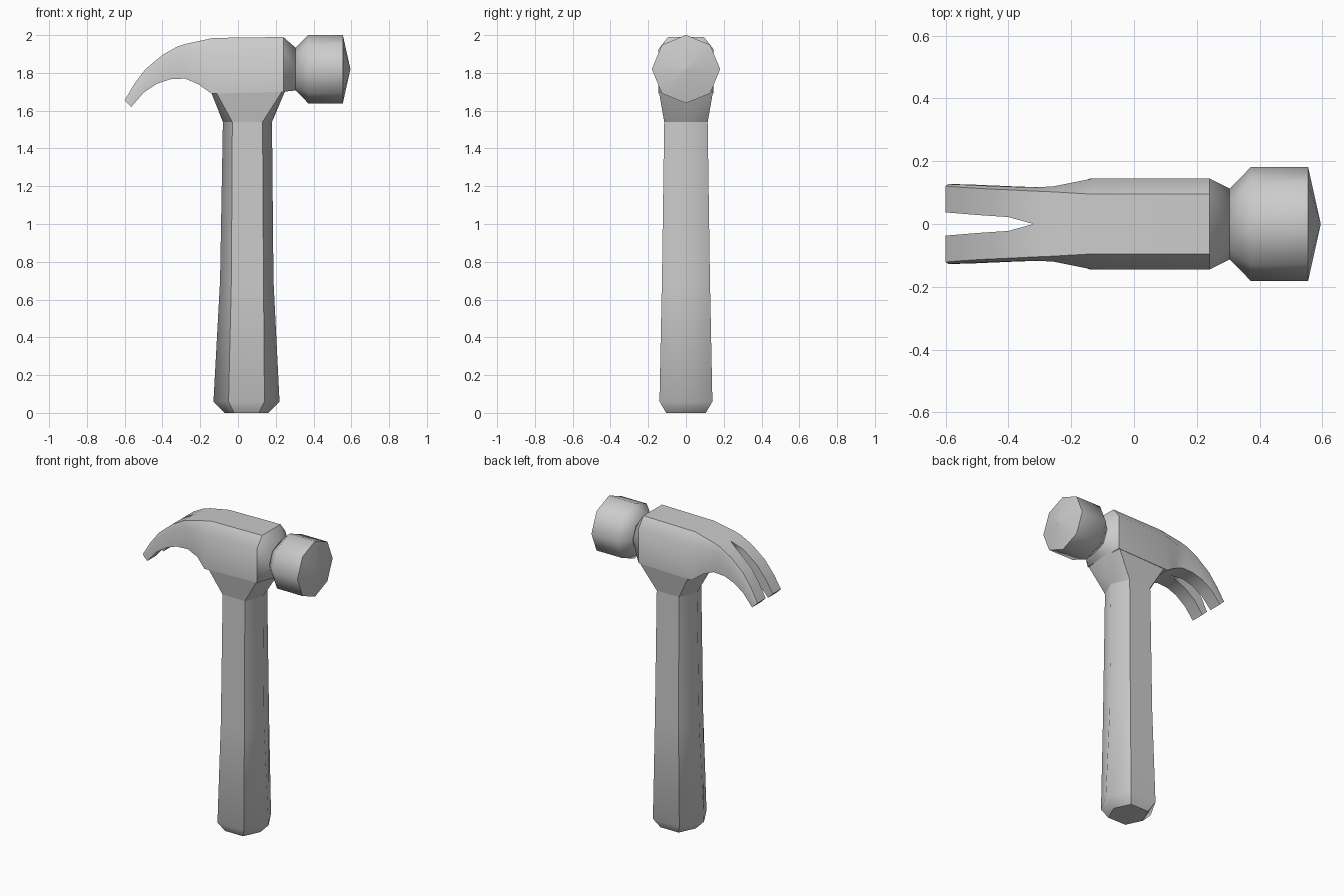
import bpy, bmesh, math
from mathutils import Vector

cube = bpy.data.objects.get("Cube")
if cube:
    bpy.data.objects.remove(cube)

grey = bpy.data.materials.new("plain_grey")
grey.use_nodes = True
grey.diffuse_color = (0.6, 0.6, 0.6, 1)
grey.node_tree.nodes["Principled BSDF"].inputs["Base Color"].default_value = (0.6, 0.6, 0.6, 1)


def finish(name, bm, angle=50):
    bmesh.ops.recalc_face_normals(bm, faces=bm.faces)
    mesh = bpy.data.meshes.new(name)
    bm.to_mesh(mesh)
    bm.free()
    mesh.materials.append(grey)
    obj = bpy.data.objects.new(name, mesh)
    bpy.context.collection.objects.link(obj)
    bpy.ops.object.select_all(action='DESELECT')
    obj.select_set(True)
    bpy.context.view_layer.objects.active = obj
    bpy.ops.object.shade_smooth_by_angle(angle=math.radians(angle))
    return obj


def loft(bm, rings):
    """Skin a list of equal-length point rings and cap both ends."""
    rows = [[bm.verts.new(p) for p in ring] for ring in rings]
    n = len(rows[0])
    for a, b in zip(rows, rows[1:]):
        for i in range(n):
            j = (i + 1) % n
            bm.faces.new((a[i], a[j], b[j], b[i]))
    bm.faces.new(rows[0])
    bm.faces.new(rows[-1])


def hull(name, points):
    bm = bmesh.new()
    for p in points:
        bm.verts.new(p)
    bmesh.ops.convex_hull(bm, input=bm.verts)
    return finish(name, bm)


def hexagon(x0, x1, flat0, flat1, half, z):
    """Six-sided ring with points on the x axis and flats facing front and back."""
    return [(x1, 0, z), (flat1, half, z), (flat0, half, z),
            (x0, 0, z), (flat0, -half, z), (flat1, -half, z)]


def octagon(x, r):
    return [(x, r * math.sin(k * math.pi / 4), 1.82 + r * math.cos(k * math.pi / 4))
            for k in range(8)]


# Handle: flared at the butt, with a chamfered base
bm = bmesh.new()
loft(bm, [hexagon(-0.07, 0.16, -0.02, 0.11, 0.105, 0),
          hexagon(-0.13, 0.22, -0.05, 0.14, 0.14, 0.06),
          hexagon(-0.095, 0.188, -0.035, 0.135, 0.127, 0.7),
          hexagon(-0.08, 0.18, -0.03, 0.13, 0.115, 1.54)])
finish("handle", bm)

# Socket widening from the handle into the head
hull("head_socket", hexagon(-0.08, 0.18, -0.03, 0.13, 0.115, 1.54)
     + hexagon(-0.145, 0.25, -0.12, 0.235, 0.144, 1.705))

# Head body and forked claw: top point, bottom point, inner, top and side half-widths
stations = [((0.24, 1.99), (0.24, 1.70), 0, 0.095, 0.145),
            ((-0.13, 1.985), (-0.14, 1.69), 0, 0.095, 0.145),
            ((-0.27, 1.955), (-0.21, 1.74), 0, 0.103, 0.12),
            ((-0.32, 1.94), (-0.28, 1.77), 0, 0.105, 0.117),
            ((-0.40, 1.895), (-0.36, 1.766), 0.022, 0.109, 0.119),
            ((-0.49, 1.82), (-0.43, 1.742), 0.028, 0.113, 0.122),
            ((-0.55, 1.74), (-0.50, 1.695), 0.033, 0.117, 0.125),
            ((-0.60, 1.655), (-0.565, 1.62), 0.037, 0.121, 0.127)]


def head_ring(top, bottom, inner, narrow, wide):
    t, b = Vector((top[0], 0, top[1])), Vector((bottom[0], 0, bottom[1]))
    spots = [(0, inner), (0, narrow), (0.22, wide), (1, wide), (1, inner)]
    return [t.lerp(b, f) + Vector((0, y, 0)) for f, y in spots]


bm = bmesh.new()
loft(bm, [head_ring(*s) for s in stations])
middle = [f for f in bm.faces if all(abs(v.co.y) < 1e-5 for v in f.verts)]
bmesh.ops.delete(bm, geom=middle, context='FACES')
head = finish("head_and_claw", bm, 38)
# Faces toward the mirror plane must point inward to the slot
mirror = head.modifiers.new("Mirror", 'MIRROR')
mirror.use_axis = (False, True, False)

# Collar blending the head into the round neck
end = head_ring(*stations[0])
hull("collar", [(p.x, s * p.y, p.z) for p in end[1:4] for s in (-1, 1)] + octagon(0.305, 0.113))

# Striking face: eight-sided, with a shallow pointed front
bm = bmesh.new()
loft(bm, [octagon(0.305, 0.113), octagon(0.372, 0.181),
          octagon(0.555, 0.181), octagon(0.595, 0.001)])
finish("striking_face", bm)
